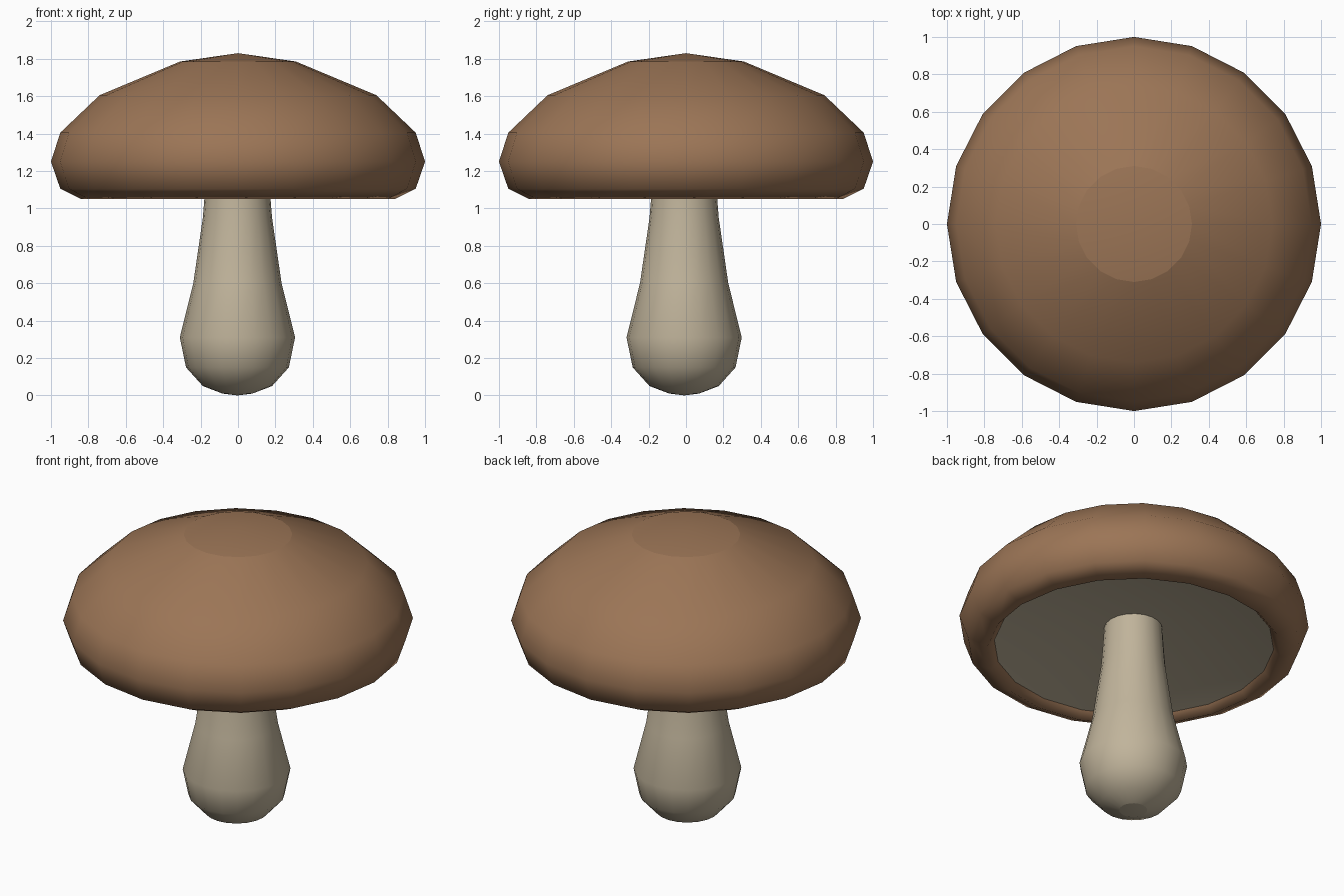
import bpy
import bmesh
from math import cos, sin, tau

cube = bpy.data.objects.get("Cube")
if cube:
    bpy.data.objects.remove(cube, do_unlink=True)

SIDES = 20


def make_material(name, rgb):
    mat = bpy.data.materials.new(name)
    mat.use_nodes = True
    color = (*rgb, 1.0)
    mat.diffuse_color = color
    mat.node_tree.nodes["Principled BSDF"].inputs["Base Color"].default_value = color
    return mat


def lathe(name, profile, material, sharp_rings=(), offset=(0, 0)):
    """Turn a (radius, height) profile around z; zero radius makes a pole."""
    bm = bmesh.new()
    rings = []
    for r, z in profile:
        count = SIDES if r > 0 else 1
        rings.append([bm.verts.new((r * cos(tau * i / SIDES) + offset[0],
                                    r * sin(tau * i / SIDES) + offset[1], z))
                      for i in range(count)])
    for a, b in zip(rings, rings[1:]):
        for i in range(SIDES):
            j = (i + 1) % SIDES
            corners = [a[i % len(a)], a[j % len(a)], b[j % len(b)], b[i % len(b)]]
            bm.faces.new(list(dict.fromkeys(corners))).smooth = True
    # Crisp creases around the chosen rings
    for index in sharp_rings:
        ring = rings[index]
        for i in range(SIDES):
            bm.edges.get((ring[i], ring[(i + 1) % SIDES])).smooth = False
    mesh = bpy.data.meshes.new(name)
    bm.to_mesh(mesh)
    bm.free()
    mesh.materials.append(material)
    obj = bpy.data.objects.new(name, mesh)
    bpy.context.collection.objects.link(obj)
    return obj


brown = make_material("cap brown", (0.33, 0.178, 0.093))
cream = make_material("stem cream", (0.53, 0.456, 0.328))

# Stem, bulbous at the foot
lathe("stem",
      [(0, 0), (0.08, 0.01), (0.185, 0.05), (0.275, 0.15), (0.308, 0.31),
       (0.236, 0.60), (0.185, 0.95), (0.177, 1.05), (0.165, 1.23)],
      cream, sharp_rings=[1], offset=(-0.003, -0.01))

# Cap, from the inner lip outwards and up to the crown
lathe("cap",
      [(0.80, 1.095), (0.84, 1.05), (0.95, 1.105), (1.0, 1.25),
       (0.95, 1.405), (0.74, 1.605), (0.31, 1.785), (0, 1.83)],
      brown, sharp_rings=[6])

# Hollow underside, a shallow cone rising to the stem
lathe("cap_underside", [(0, 1.24), (0.80, 1.095)], cream)
